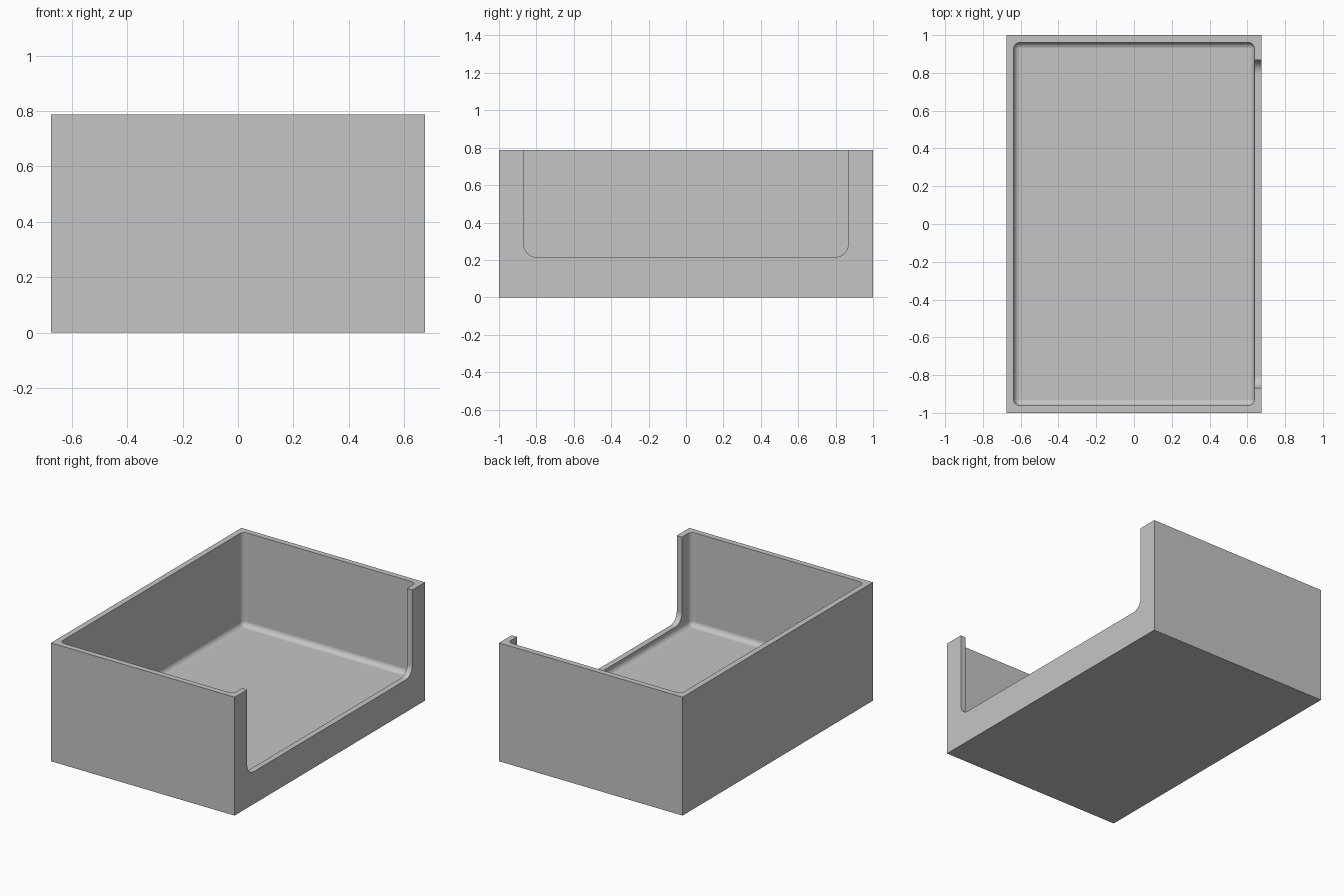
import bpy
import bmesh
import math

default = bpy.data.objects.get("Cube")
if default:
    bpy.data.objects.remove(default, do_unlink=True)

WIDTH, LENGTH, HEIGHT = 1.35, 2.0, 0.787
WALL, FLOOR, FILLET = 0.038, 0.165, 0.035
SILL, OPENING, SILL_RADIUS = 0.215, 1.735, 0.07

grey = bpy.data.materials.new("light_grey")
grey.use_nodes = True
colour = (0.56, 0.56, 0.56, 1)
grey.diffuse_color = colour
grey.node_tree.nodes["Principled BSDF"].inputs["Base Color"].default_value = colour


def make_block(name, low, high, radius=0, picks=None):
    """Axis-aligned block, with the edges chosen by picks rounded."""
    bm = bmesh.new()
    bmesh.ops.create_cube(bm, size=1)
    for v in bm.verts:
        v.co = [a + (c + 0.5) * (b - a) for a, b, c in zip(low, high, v.co)]
    if radius:
        edges = [e for e in bm.edges if picks(e)]
        bmesh.ops.bevel(bm, geom=edges, offset=radius, segments=8,
                        profile=0.5, affect='EDGES', clamp_overlap=True)
    mesh = bpy.data.meshes.new(name)
    bm.to_mesh(mesh)
    bm.free()
    mesh.materials.append(grey)
    obj = bpy.data.objects.new(name, mesh)
    bpy.context.collection.objects.link(obj)
    return obj


def below_top(edge):
    return any(v.co.z < HEIGHT for v in edge.verts)


def lower_crosswise(edge):
    a, b = (v.co for v in edge.verts)
    return max(a.z, b.z) < HEIGHT and abs(a.x - b.x) > 0.01


# Solid tray body
x, y = WIDTH / 2, LENGTH / 2
tray = make_block("open_sided_tray", (-x, -y, 0), (x, y, HEIGHT))

# Hollow with rounded corners and floor edges
ix, iy = x - WALL, y - WALL
hollow = make_block("hollow_cutter", (-ix, -iy, FLOOR), (ix, iy, HEIGHT + 0.2),
                    FILLET, below_top)

# Wide opening in the left wall with rounded lower corners
o = OPENING / 2
opening = make_block("opening_cutter", (x - 0.2, -o, SILL), (x + 0.2, o, HEIGHT + 0.3),
                     SILL_RADIUS, lower_crosswise)

# Cut the tray and clean up the cutters
bpy.ops.object.select_all(action='DESELECT')
bpy.context.view_layer.objects.active = tray
tray.select_set(True)
for cutter in (hollow, opening):
    cutter.hide_render = True
    cut = tray.modifiers.new("cut", 'BOOLEAN')
    cut.operation = 'DIFFERENCE'
    cut.solver = 'EXACT'
    cut.object = cutter
    bpy.ops.object.modifier_apply(modifier=cut.name)
    bpy.data.objects.remove(cutter, do_unlink=True)

# Smooth fillets, flat walls
bpy.ops.object.shade_smooth_by_angle(angle=math.radians(30))
weighted = tray.modifiers.new("flat_walls", 'WEIGHTED_NORMAL')
weighted.keep_sharp = True
